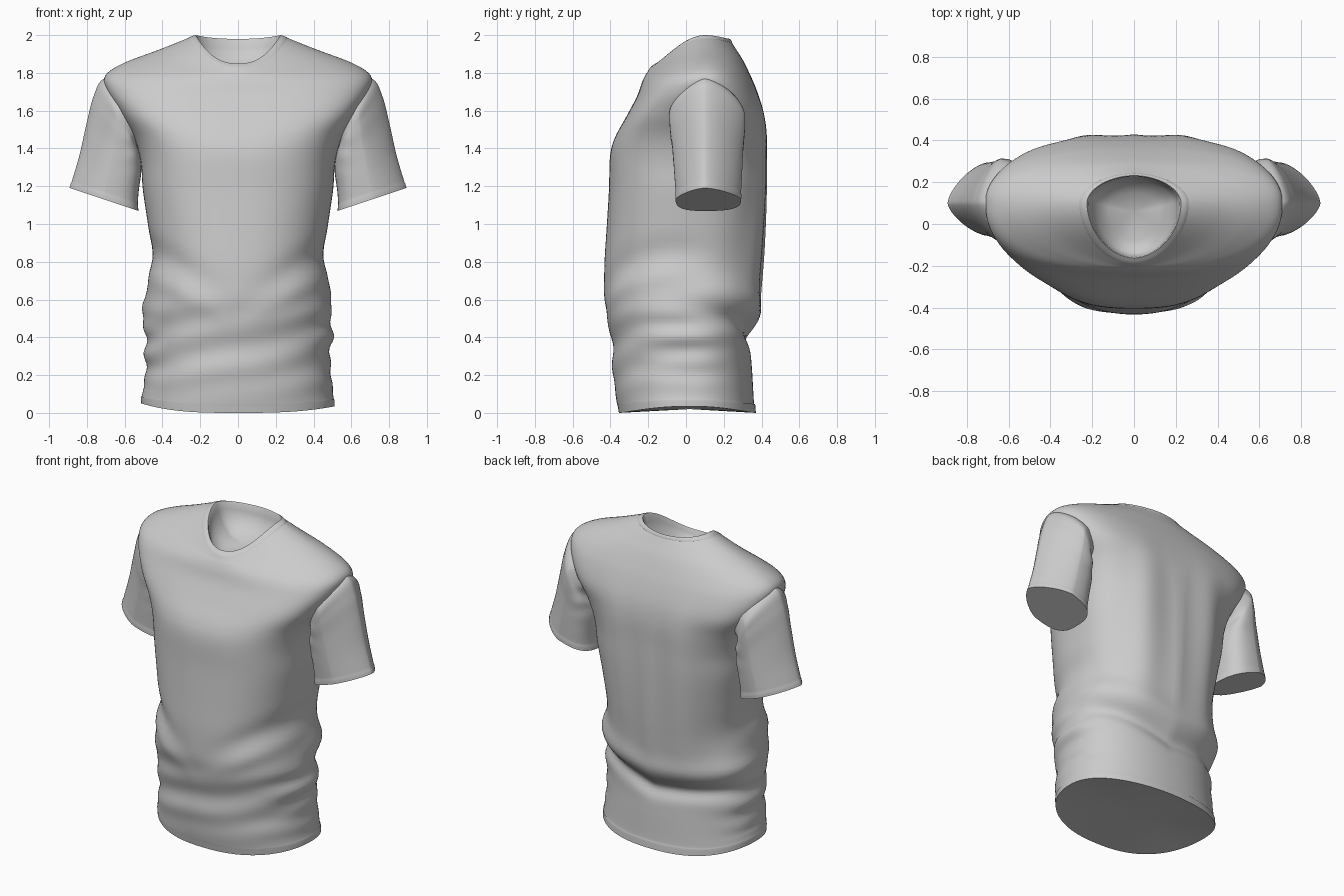
import bpy, bmesh, math
from math import sin, cos, pi, exp

if "Cube" in bpy.data.objects:
    bpy.data.objects.remove(bpy.data.objects["Cube"])

SEG = 128


def spow(v, e):
    return math.copysign(abs(v) ** e, v)


def smooth_rows(rows, sub):
    """Catmull-Rom resampling of a table of ring parameters."""
    out = []
    for i in range(len(rows) - 1):
        p0, p1 = rows[max(i - 1, 0)], rows[i]
        p2, p3 = rows[i + 1], rows[min(i + 2, len(rows) - 1)]
        for k in range(sub):
            t = k / sub
            out.append([0.5 * (2 * b + (c - a) * t + (2 * a - 5 * b + 4 * c - d) * t * t
                               + (3 * b - a - 3 * c + d) * t ** 3)
                        for a, b, c, d in zip(p0, p1, p2, p3)])
    out.append(list(rows[-1]))
    return out


def loft(name, rings, start_cap=None, end_cap=None, angle=55):
    """Skin closed rings; caps are fans around a given centre point."""
    bm = bmesh.new()
    vs = [[bm.verts.new(p) for p in r] for r in rings]
    n = len(rings[0])
    for a, b in zip(vs, vs[1:]):
        for j in range(n):
            k = (j + 1) % n
            bm.faces.new((a[j], a[k], b[k], b[j]))
    for cap, ring, flip in ((start_cap, vs[0], True), (end_cap, vs[-1], False)):
        if cap:
            c = bm.verts.new(cap)
            for j in range(n):
                f = (ring[j], ring[(j + 1) % n], c)
                bm.faces.new(f[::-1] if flip else f)
    if start_cap and end_cap:
        bmesh.ops.recalc_face_normals(bm, faces=bm.faces)
    me = bpy.data.meshes.new(name)
    bm.to_mesh(me)
    bm.free()
    ob = bpy.data.objects.new(name, me)
    bpy.context.collection.objects.link(ob)
    bpy.ops.object.select_all(action='DESELECT')
    ob.select_set(True)
    bpy.context.view_layer.objects.active = ob
    bpy.ops.object.shade_smooth_by_angle(angle=math.radians(angle))
    return ob


def folds(x, y, z):
    """Outward cloth displacement: hem creases, waist folds, back drape."""
    w = exp(-((z - 0.36) / 0.24) ** 4)
    ax = abs(x)
    # front: soft rolls and two diagonal pulls
    f = 0.006 * w * sin(2 * pi * (z - 0.4 * x * ax - 0.1 * x) / 0.2)
    pull = min(1, ax * 3.5)
    f += 0.012 * pull * exp(-((z - 0.48 - 0.55 * ax) / 0.06) ** 2)
    f -= 0.013 * pull * exp(-((z - 0.61 - 0.55 * ax) / 0.07) ** 2)
    # back: overhanging waist fold and vertical drape
    zc = 0.38 + 0.30 * max(0, x) + 0.08 * max(0, -x)
    b = -0.032 * exp(-((z - zc) / 0.05) ** 2) + 0.02 * exp(-((z - zc - 0.13) / 0.07) ** 2)
    v = exp(-((z - 1.05) / 0.5) ** 4)
    b += v * (0.010 * cos(2 * pi * (ax - 0.25) / 0.3) * exp(-(x / 0.45) ** 4)
              - 0.010 * exp(-(x / 0.08) ** 2))
    m = min(1, max(0, (y + 0.12) / 0.36))
    m = m * m * (3 - 2 * m)
    side = min(1, ax / 0.5) ** 8
    return f * (1 - m) + b * m + side * w * 0.008 * sin(2 * pi * z / 0.13 + 2 * x)


def body_ring(row, cloth=True):
    """Ring: half width, centre y, front y, back y, z at side/front/back, roundness."""
    a, c, yf, yb, zs, zf, zb, n = row
    pts = []
    for i in range(SEG):
        t = 2 * pi * i / SEG
        s = spow(sin(t), 2 / n)
        x = a * spow(cos(t), 2 / n)
        y = c + s * ((yb - c) if s > 0 else (c - yf))
        k = abs(cos(t)) ** 2.6
        z = zs * k + (zb if s > 0 else zf) * (1 - k)
        if z < 0.12:
            z += 0.015 * max(0, -x / 0.5) * k
        if cloth:
            d = folds(x, y, z)
            x, y = x + d * cos(t), y + d * sin(t)
        pts.append((x, y, z))
    return pts


# Torso: hem to neck seam
torso_rows = [
    (.512, .02, -.355, .370, .035, .000, .000, 2.2),
    (.512, .02, -.363, .366, .070, .045, .045, 2.2),
    (.508, .02, -.366, .360, .080, .055, .055, 2.2),
    (.492, .02, -.385, .352, .200, .190, .190, 2.2),
    (.490, .02, -.388, .345, .320, .320, .320, 2.2),
    (.500, .02, -.402, .352, .440, .440, .440, 2.2),
    (.495, .02, -.430, .392, .580, .580, .580, 2.2),
    (.458, .02, -.432, .415, .780, .780, .780, 2.3),
    (.475, .03, -.420, .427, .980, .980, .980, 2.4),
    (.503, .05, -.408, .433, 1.18, 1.18, 1.18, 2.5),
    (.515, .06, -.402, .433, 1.33, 1.36, 1.33, 2.6),
    (.552, .08, -.375, .430, 1.46, 1.46, 1.48, 2.8),
    (.630, .10, -.315, .410, 1.59, 1.57, 1.60, 3.1),
    (.694, .10, -.260, .372, 1.70, 1.675, 1.715, 2.8),
    (.703, .10, -.233, .335, 1.785, 1.75, 1.80, 2.3),
    (.605, .10, -.215, .300, 1.852, 1.788, 1.87, 2.0),
    (.420, .10, -.202, .265, 1.922, 1.808, 1.925, 1.9),
    (.262, .10, -.192, .243, 1.985, 1.825, 1.960, 1.9),
]
loft("torso", [body_ring(r) for r in smooth_rows(torso_rows, 6)],
     start_cap=(0, .02, .02))

# Neckband with a fine seam step and the inside of the collar
band_rows = [
    (.262, .10, -.192, .243, 1.985, 1.825, 1.960, 1.9),
    (.260, .10, -.190, .243, 1.988, 1.829, 1.963, 1.9),
    (.242, .10, -.176, .239, 1.996, 1.840, 1.974, 1.9),
    (.225, .10, -.162, .232, 2.000, 1.850, 1.980, 1.9),
    (.219, .10, -.157, .227, 1.992, 1.843, 1.973, 1.9),
    (.210, .10, -.152, .222, 1.950, 1.820, 1.930, 2.0),
    (.185, .10, -.135, .205, 1.880, 1.790, 1.880, 2.0),
    (.120, .08, -.080, .150, 1.820, 1.780, 1.830, 2.0),
]
loft("neckband", [body_ring(r, False) for r in band_rows], end_cap=(0, .06, 1.795))


# Sleeves: inner x,z / outer x,z / front y / back y
sleeve_rows = [
    (.42, 1.50, .58, 1.78, -.04, .25),
    (.530, 1.44, .712, 1.768, -.085, .305),
    (.518, 1.37, .765, 1.675, -.085, .312),
    (.512, 1.28, .800, 1.54, -.072, .303),
    (.525, 1.18, .838, 1.37, -.062, .297),
    (.530, 1.115, .877, 1.235, -.055, .292),
    (.530, 1.070, .890, 1.190, -.053, .290),
]


def sleeve_ring(row, side, grow=0.0):
    xi, zi, xo, zo, y0, y1 = row
    mx, mz, yc = xi + .5 * (xo - xi), zi + .5 * (zo - zi), .1
    pts = []
    for i in range(64):
        t = 2 * pi * i / 64
        outer = cos(t) > 0
        u = spow(cos(t), 2 / (1.4 if outer else 2.9)) * .5
        v = spow(sin(t), 2 / (1.5 if outer else 2.9))
        x, z = mx + u * (xo - xi) * (1 + grow), mz + u * (zo - zi) * (1 + grow)
        y = yc + v * ((y1 - yc) if v > 0 else (yc - y0)) * (1 + grow)
        # soft creases at the underarm
        y += .006 * sin(2 * pi * z / .11 + 5 * x) * exp(-((z - 1.42) / .12) ** 2) * max(0, -cos(t))
        pts.append((side * x, y, z))
    return pts


for label, side in (("left_sleeve", 1), ("right_sleeve", -1)):
    rows = smooth_rows(sleeve_rows, 6)
    rings = [sleeve_ring(r, side) for r in rows[:-5]]
    rings += [sleeve_ring(r, side, .012) for r in rows[-5:]]
    loft(label, rings, start_cap=(side * .5, .1, 1.63), end_cap=(side * .71, .1, 1.13))
